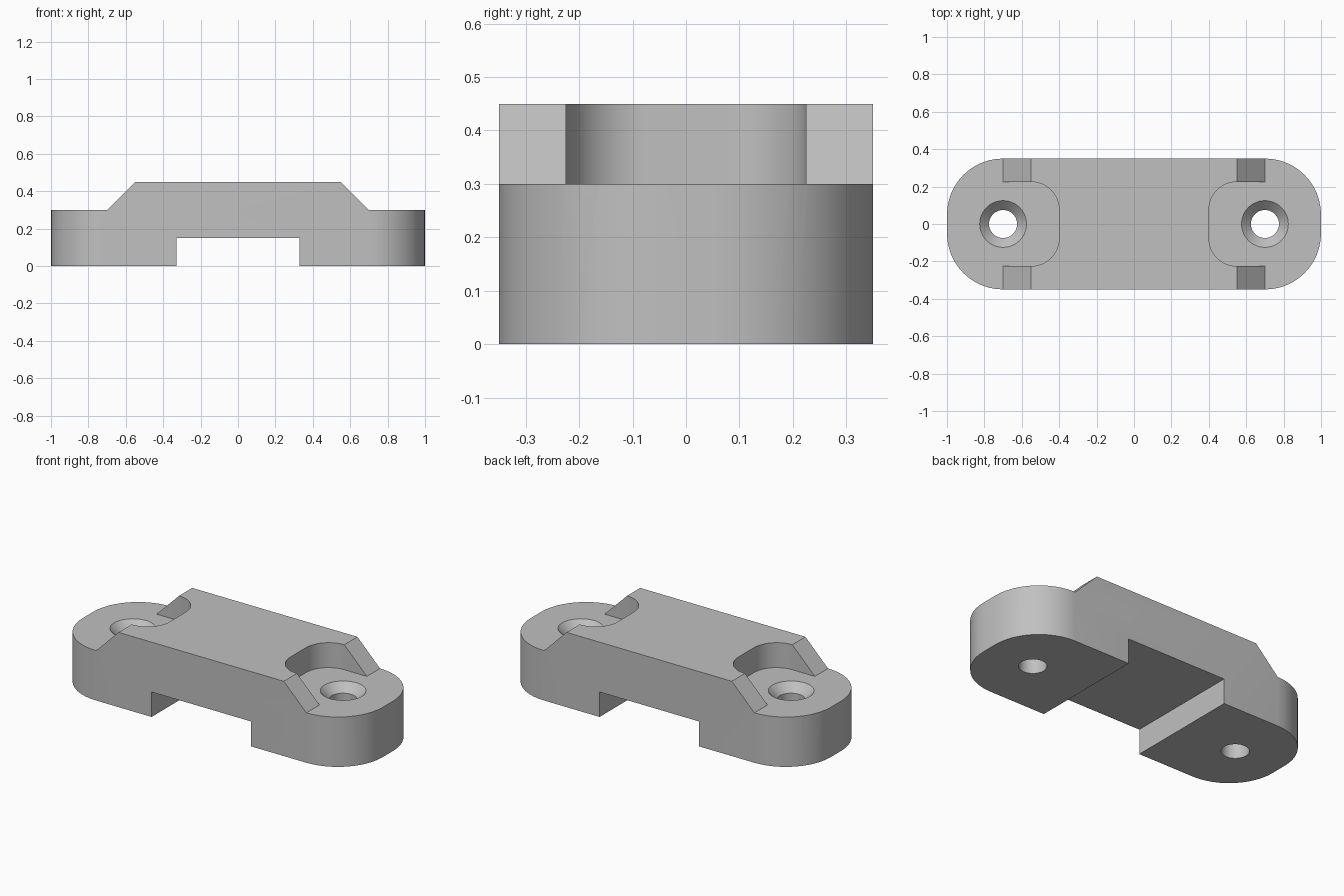
import bpy
import bmesh
from math import sin, cos, pi, radians

cube = bpy.data.objects.get("Cube")
if cube:
    bpy.data.objects.remove(cube, do_unlink=True)

grey = bpy.data.materials.new("plain grey")
grey.use_nodes = True
grey.diffuse_color = (0.53, 0.53, 0.53, 1)
grey.node_tree.nodes["Principled BSDF"].inputs["Base Color"].default_value = grey.diffuse_color


def loft(name, rings):
    """Closed solid through a list of matching rings of points."""
    bm = bmesh.new()
    loops = [[bm.verts.new(p) for p in ring] for ring in rings]
    for a, b in zip(loops, loops[1:]):
        for i in range(len(a)):
            j = (i + 1) % len(a)
            bm.faces.new((a[i], a[j], b[j], b[i]))
    bm.faces.new(loops[0])
    bm.faces.new(loops[-1])
    bmesh.ops.recalc_face_normals(bm, faces=bm.faces)
    mesh = bpy.data.meshes.new(name)
    bm.to_mesh(mesh)
    bm.free()
    mesh.materials.append(grey)
    obj = bpy.data.objects.new(name, mesh)
    bpy.context.collection.objects.link(obj)
    return obj


def rounded_prism(name, cx, hx, hy, r, z0, z1, steps=12):
    """Upright prism with a rounded rectangle outline."""
    pts = []
    for k, (sx, sy) in enumerate([(1, 1), (-1, 1), (-1, -1), (1, -1)]):
        for i in range(steps + 1):
            a = (k + i / steps) * pi / 2
            pts.append((cx + sx * (hx - r) + r * cos(a), sy * (hy - r) + r * sin(a)))
    return loft(name, [[(x, y, z) for x, y in pts] for z in (z0, z1)])


def lathe(name, cx, profile, steps=48):
    return loft(name, [[(cx + r * cos(2 * pi * i / steps), r * sin(2 * pi * i / steps), z)
                        for i in range(steps)] for r, z in profile])


def cut(body, tool, operation="DIFFERENCE"):
    mod = body.modifiers.new(tool.name, "BOOLEAN")
    mod.operation = operation
    mod.solver = "EXACT"
    mod.object = tool
    bpy.context.view_layer.objects.active = body
    bpy.ops.object.modifier_apply(modifier=mod.name)
    bpy.data.objects.remove(tool, do_unlink=True)


# Side profile: raised middle with sloped shoulders and a channel underneath
half = [(0.33, 0.15), (0.33, 0), (1.1, 0), (1.1, 0.3), (0.7, 0.3), (0.55, 0.45)]
profile = half + [(-x, z) for x, z in reversed(half)]
body = loft("clamp_body", [[(x, y, z) for x, z in profile] for y in (-0.5, 0.5)])

# Rounded plan outline
cut(body, rounded_prism("plan_outline", 0, 1, 0.35, 0.3, -0.1, 0.6), "INTERSECT")

# Screw pockets and countersunk through holes at both ends
for side in (-1, 1):
    cut(body, rounded_prism("screw_pocket", side * 0.85, 0.45, 0.225, 0.15, 0.3, 0.6))
    cut(body, lathe("screw_hole", side * 0.7,
                    [(0.075, -0.1), (0.075, 0.25), (0.125, 0.3), (0.175, 0.35)]))

# Smooth the arcs, keep the machined edges crisp
bpy.ops.object.select_all(action="DESELECT")
body.select_set(True)
bpy.context.view_layer.objects.active = body
bpy.ops.object.shade_smooth_by_angle(angle=radians(30))
